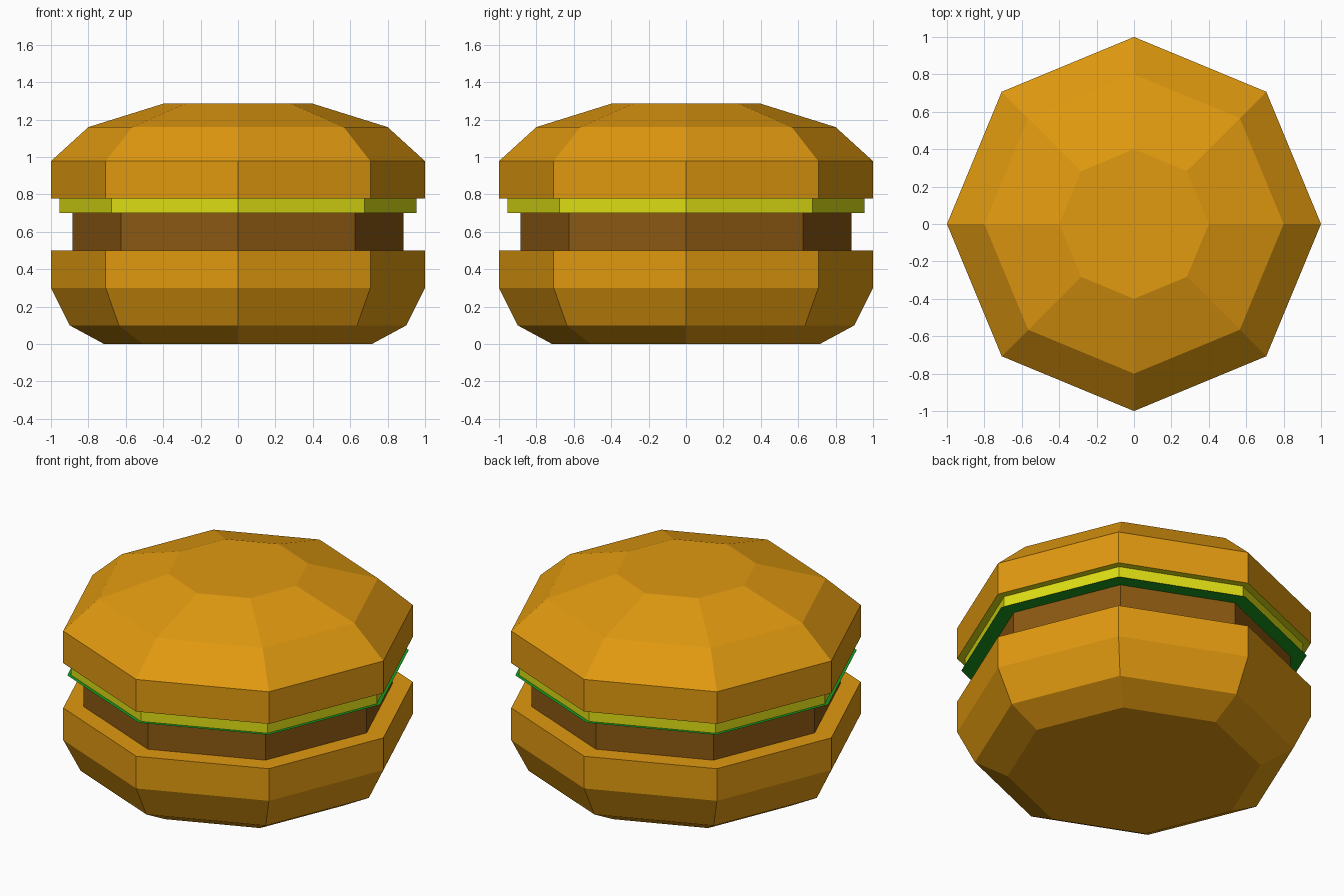
import bpy, bmesh, math

if "Cube" in bpy.data.objects:
    bpy.data.objects.remove(bpy.data.objects["Cube"])

SIDES = 8


def material(name, rgb):
    m = bpy.data.materials.new(name)
    m.diffuse_color = (*rgb, 1.0)
    m.use_nodes = True
    m.node_tree.nodes["Principled BSDF"].inputs["Base Color"].default_value = m.diffuse_color
    return m


def lathe(name, profile, mat, cap_bottom=False, cap_top=False):
    """Stack octagonal rings given as (radius, z), listed bottom to top."""
    bm = bmesh.new()
    rings = []
    for r, z in profile:
        rings.append([bm.verts.new((r * math.cos(math.tau * i / SIDES),
                                    r * math.sin(math.tau * i / SIDES), z))
                      for i in range(SIDES)])
    for a, b in zip(rings, rings[1:]):
        for i in range(SIDES):
            j = (i + 1) % SIDES
            bm.faces.new((a[i], a[j], b[j], b[i]))
    if cap_bottom:
        bm.faces.new(rings[0][::-1])
    if cap_top:
        bm.faces.new(rings[-1])
    mesh = bpy.data.meshes.new(name)
    bm.to_mesh(mesh)
    bm.free()
    mesh.materials.append(mat)
    obj = bpy.data.objects.new(name, mesh)
    bpy.context.collection.objects.link(obj)
    return obj


bread = material("bread", (0.75, 0.32, 0.005))
meat = material("meat", (0.26, 0.10, 0.006))
yellow = material("yellow", (0.73, 0.73, 0.007))
green = material("green", (0.01, 0.33, 0.015))

# Bottom bun
lathe("bottom_bun", [(0.715, 0), (0.9, 0.1), (1, 0.3), (1, 0.5)], bread, True, True)
# Patty, covered above by the lettuce sheet
lathe("patty", [(0.885, 0.5), (0.885, 0.7)], meat)
# Lettuce: a flat sheet poking out just past the cheese
lathe("lettuce", [(0.977, 0.7)], green, cap_top=True)
# Cheese, with a flat rim under the top bun
lathe("cheese", [(0.955, 0.7), (0.955, 0.778), (1, 0.778)], yellow)
# Top bun
lathe("top_bun", [(1, 0.778), (1, 0.978), (0.8, 1.16), (0.4, 1.285)], bread, cap_top=True)
